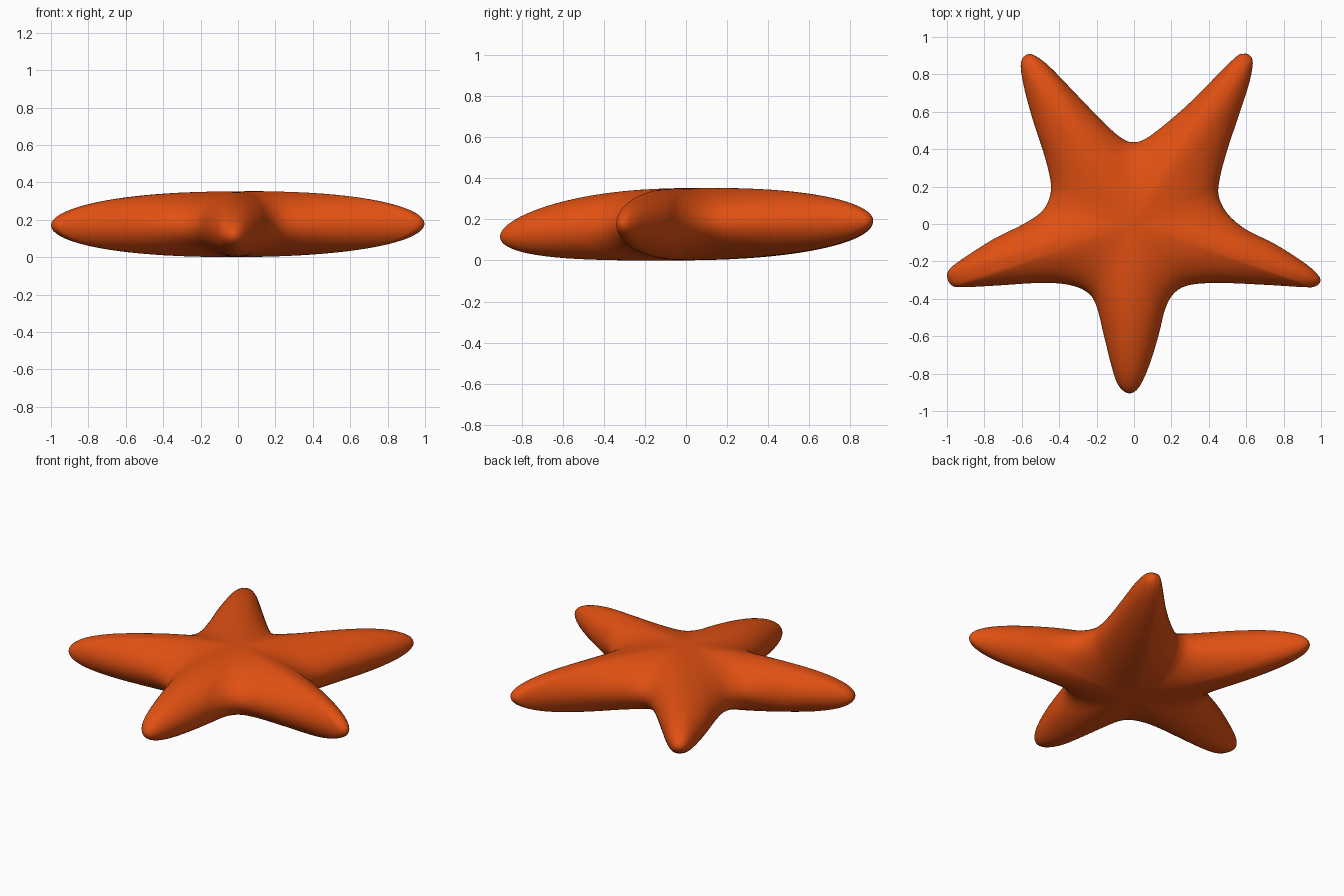
import bpy, bmesh, math
from mathutils import Vector

if "Cube" in bpy.data.objects:
    bpy.data.objects.remove(bpy.data.objects["Cube"])

# Top outline of the five-armed body, counter-clockwise from the front tip
OUTLINE = [(-.03, -.905), (.025, -.875), (.08, -.76), (.13, -.6), (.165, -.46), (.21, -.375),
           (.29, -.328), (.45, -.315), (.7, -.325), (.9, -.337), (.965, -.335), (.997, -.305),
           (.975, -.262), (.9, -.2), (.75, -.105), (.6, -.03), (.5, .055), (.453, .15),
           (.46, .25), (.5, .4), (.56, .58), (.615, .75), (.635, .86), (.62, .9),
           (.585, .91), (.53, .88), (.3, .65), (.15, .52), (.06, .455), (0, .437),
           (-.06, .455), (-.15, .53), (-.3, .685), (-.45, .84), (-.53, .9), (-.575, .905),
           (-.605, .86), (-.592, .75), (-.545, .57), (-.48, .37), (-.445, .22), (-.455, .13),
           (-.5, .06), (-.6, -.005), (-.75, -.08), (-.9, -.175), (-.98, -.235), (-1, -.28),
           (-.975, -.328), (-.92, -.338), (-.75, -.33), (-.5, -.315), (-.35, -.325),
           (-.25, -.365), (-.2, -.44), (-.16, -.6), (-.12, -.76), (-.085, -.86)]
HALF = 0.176     # half thickness at the middle
RINGS = 40       # rings from top pole to bottom pole


def smooth_loop(points, steps):
    """Closed Catmull-Rom curve through the points."""
    pts = [Vector(p) for p in points]
    n, out = len(pts), []
    for i in range(n):
        a, b, c, d = (pts[(i + k) % n] for k in (-1, 0, 1, 2))
        for s in range(steps):
            t = s / steps
            out.append(0.5 * (2 * b + (c - a) * t + (2 * a - 5 * b + 4 * c - d) * t * t
                              + (3 * b - a - 3 * c + d) * t ** 3))
    return out


def mid_height(x, y):
    """Centre plane: the front arm droops, the other arms lift slightly."""
    return HALF - 0.074 * min(y, 0) ** 2 + 0.012 * max(y, 0) + 0.01 * max(x, 0)


# Body: the outline shrinks towards the poles with a rounded thickness profile
loop = smooth_loop(OUTLINE, 5)
bm = bmesh.new()
top = bm.verts.new((0, 0, 2 * HALF))
bottom = bm.verts.new((0, 0, 0))
rings = []
for r in range(1, RINGS):
    phi = math.pi * r / RINGS
    t = math.sin(phi)
    h = HALF * math.sqrt(max(0, 1 - t ** 2.3)) * (1 if phi < math.pi / 2 else -1)
    rings.append([bm.verts.new((p.x * t, p.y * t, mid_height(p.x * t, p.y * t) + h))
                  for p in loop])
n = len(loop)
for i in range(n):
    j = (i + 1) % n
    bm.faces.new((top, rings[0][i], rings[0][j]))
    bm.faces.new((bottom, rings[-1][j], rings[-1][i]))
    for a, b in zip(rings, rings[1:]):
        bm.faces.new((a[i], b[i], b[j], a[j]))
bmesh.ops.recalc_face_normals(bm, faces=bm.faces)
for f in bm.faces:
    f.smooth = True

mesh = bpy.data.meshes.new("starfish_body")
bm.to_mesh(mesh)
bm.free()
body = bpy.data.objects.new("starfish_body", mesh)
bpy.context.collection.objects.link(body)

# Orange skin
skin = bpy.data.materials.new("orange_skin")
skin.diffuse_color = (0.75, 0.08, 0.006, 1)
skin.use_nodes = True
skin.node_tree.nodes["Principled BSDF"].inputs["Base Color"].default_value = skin.diffuse_color
mesh.materials.append(skin)

# Soften the ridges along the arms
soft = body.modifiers.new("soften", 'SMOOTH')
soft.factor = 0.5
soft.iterations = 6
soft.use_x = soft.use_y = False
